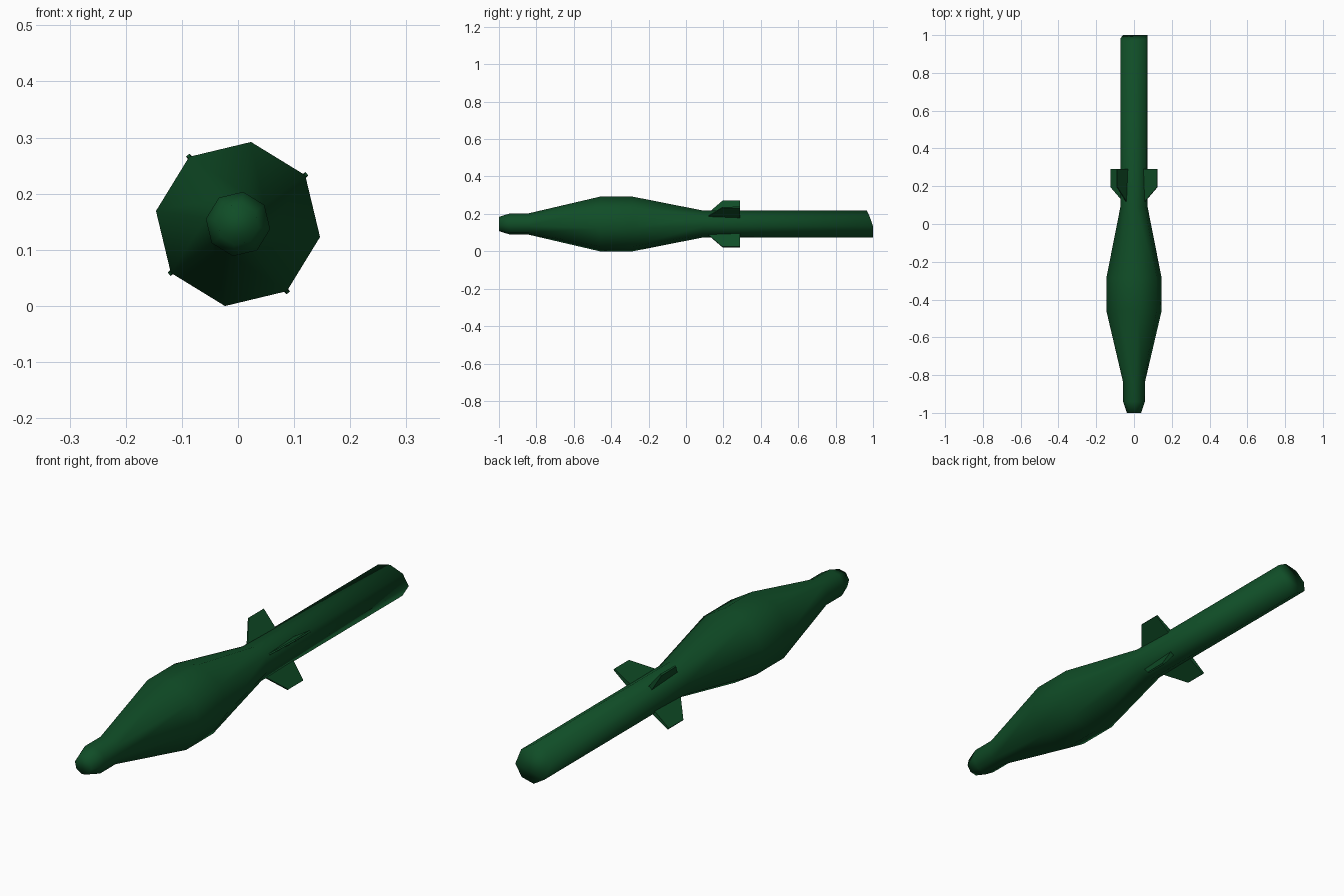
import bpy, bmesh
from math import sin, cos, pi, radians
from mathutils import Matrix, Vector

cube = bpy.data.objects.get("Cube")
if cube:
    bpy.data.objects.remove(cube)

AXIS_Z = 0.146
SIDES = 8
START = radians(-9)

green = bpy.data.materials.new("dark_green")
green.use_nodes = True
colour = (0.005, 0.074, 0.02, 1)
green.diffuse_color = colour
green.node_tree.nodes["Principled BSDF"].inputs["Base Color"].default_value = colour


def finish(name, bm):
    bmesh.ops.recalc_face_normals(bm, faces=bm.faces)
    for f in bm.faces:
        f.smooth = True
    mesh = bpy.data.meshes.new(name)
    bm.to_mesh(mesh)
    bm.free()
    mesh.materials.append(green)
    obj = bpy.data.objects.new(name, mesh)
    bpy.context.collection.objects.link(obj)
    return obj


# Octagonal body: nose, warhead and tail tube as one lathe profile (y, radius)
profile = [(-1, 0.038), (-0.94, 0.058), (-0.84, 0.058), (-0.46, 0.148),
           (-0.285, 0.148), (0.09, 0.073), (1, 0.073)]
bm = bmesh.new()
rings = []
for y, r in profile:
    angles = [START + i * 2 * pi / SIDES for i in range(SIDES)]
    rings.append([bm.verts.new((r * cos(a), y, AXIS_Z + r * sin(a))) for a in angles])
for a, b in zip(rings, rings[1:]):
    for i in range(SIDES):
        j = (i + 1) % SIDES
        bm.faces.new((a[i], a[j], b[j], b[i]))
bm.faces.new(rings[0])

# Tail end: upper part slants forward, lower part stays square
end = rings[-1]
for i, v in enumerate(end):
    height = cos(START + i * pi / 4 - radians(103.5))
    v.co.y -= 0.0253 * max(0, height + cos(radians(67.5)))
bm.faces.new(end[:6])
bm.faces.new(end[5:] + end[:1])
finish("rocket_body", bm)

# Four tapered fins around the tail tube: (y, radial distance, half thickness)
outline = [(0.11, 0.062, 0.003), (0.195, 0.152, 0.003),
           (0.29, 0.152, 0.004), (0.29, 0.062, 0.01)]
for k in range(4):
    bm = bmesh.new()
    turn = Matrix.Rotation(-radians(36 + 90 * k), 4, 'Y')
    lift = Vector((0, 0, AXIS_Z))
    left, right = [[bm.verts.new(turn @ Vector((r, y, s * t)) + lift)
                    for y, r, t in outline] for s in (1, -1)]
    bm.faces.new(left)
    bm.faces.new(right[::-1])
    for i in range(4):
        j = (i + 1) % 4
        bm.faces.new((left[i], right[i], right[j], left[j]))
    fin = finish(f"tail_fin_{k + 1}", bm)
    bpy.ops.object.select_all(action='DESELECT')
    fin.select_set(True)
    bpy.context.view_layer.objects.active = fin
    bpy.ops.object.shade_smooth_by_angle(angle=radians(40))
